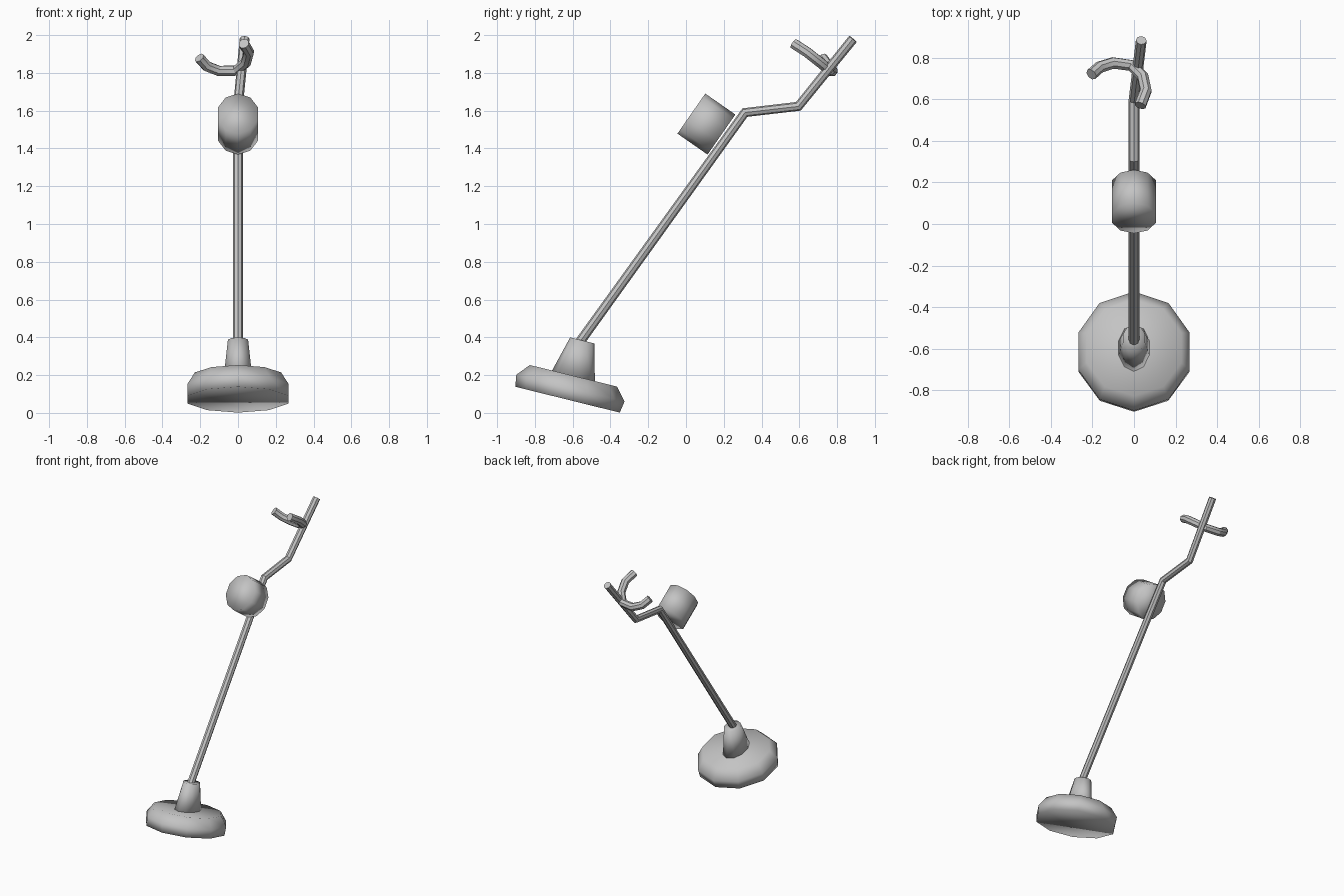
import bpy
import bmesh
from math import sin, cos, tau
from mathutils import Vector

if "Cube" in bpy.data.objects:
    bpy.data.objects.remove(bpy.data.objects["Cube"], do_unlink=True)

grey = bpy.data.materials.new("plain grey")
grey.use_nodes = True
grey.diffuse_color = (0.55, 0.55, 0.55, 1)
grey.node_tree.nodes["Principled BSDF"].inputs["Base Color"].default_value = (0.55, 0.55, 0.55, 1)


def loft(name, centre, axis, rings, sides=10):
    """Stack of elliptical rings (half width, half length, height) along an axis in the YZ plane."""
    axis = Vector(axis).normalized()
    across = Vector((1, 0, 0))
    along = axis.cross(across)
    bm = bmesh.new()
    loops = []
    for width, length, height in rings:
        loops.append([bm.verts.new(Vector(centre) + axis * height
                                   + across * width * sin(tau * i / sides)
                                   + along * length * cos(tau * i / sides))
                      for i in range(sides)])
    for low, high in zip(loops, loops[1:]):
        for i in range(sides):
            j = (i + 1) % sides
            bm.faces.new((low[i], low[j], high[j], high[i]))
    bm.faces.new(loops[0])
    bm.faces.new(loops[-1])
    bmesh.ops.recalc_face_normals(bm, faces=bm.faces)
    for face in bm.faces:
        face.smooth = True
    mesh = bpy.data.meshes.new(name)
    bm.to_mesh(mesh)
    bm.free()
    mesh.materials.append(grey)
    obj = bpy.data.objects.new(name, mesh)
    bpy.context.collection.objects.link(obj)
    return obj


def tube(name, points, radius):
    """Capped round tube through the points."""
    curve = bpy.data.curves.new(name, "CURVE")
    curve.dimensions = "3D"
    curve.bevel_depth = radius
    curve.bevel_resolution = 2
    curve.use_fill_caps = True
    spline = curve.splines.new("POLY")
    spline.points.add(len(points) - 1)
    for target, point in zip(spline.points, points):
        target.co = (*point, 1)
    curve.materials.append(grey)
    obj = bpy.data.objects.new(name, curve)
    bpy.context.collection.objects.link(obj)
    bpy.ops.object.select_all(action="DESELECT")
    obj.select_set(True)
    bpy.context.view_layer.objects.active = obj
    bpy.ops.object.convert(target="MESH")
    bpy.ops.object.shade_smooth_by_angle()
    return obj


# Tilted search coil and the collar that holds the shaft
coil_centre = (0, -0.627, 0.07)
coil_axis = (0, 0.24, 0.97)
loft("search_coil", coil_centre, coil_axis,
     [(0.28, 0.285, 0), (0.282, 0.295, 0.063), (0.24, 0.238, 0.13)])
loft("coil_collar", coil_centre, coil_axis,
     [(0.08, 0.122, 0.11), (0.056, 0.066, 0.323)])

# Bent shaft with its handle end
tube("shaft", [(0, -0.59, 0.337), (0, 0.312, 1.59), (0, 0.595, 1.623),
               (0.035, 0.884, 1.98)], 0.026)

# Control box across the shaft
loft("control_box", (0, 0.108, 1.529), (0, -0.82, 0.57),
     [(0.111, 0.129, -0.097), (0.111, 0.129, 0.097)])

# Curved arm rest
tube("arm_rest", [(-0.205, 0.72, 1.88), (-0.165, 0.755, 1.835), (-0.1, 0.775, 1.81),
                  (-0.01, 0.762, 1.812), (0.042, 0.71, 1.855), (0.057, 0.64, 1.91),
                  (0.03, 0.57, 1.955)], 0.029)
